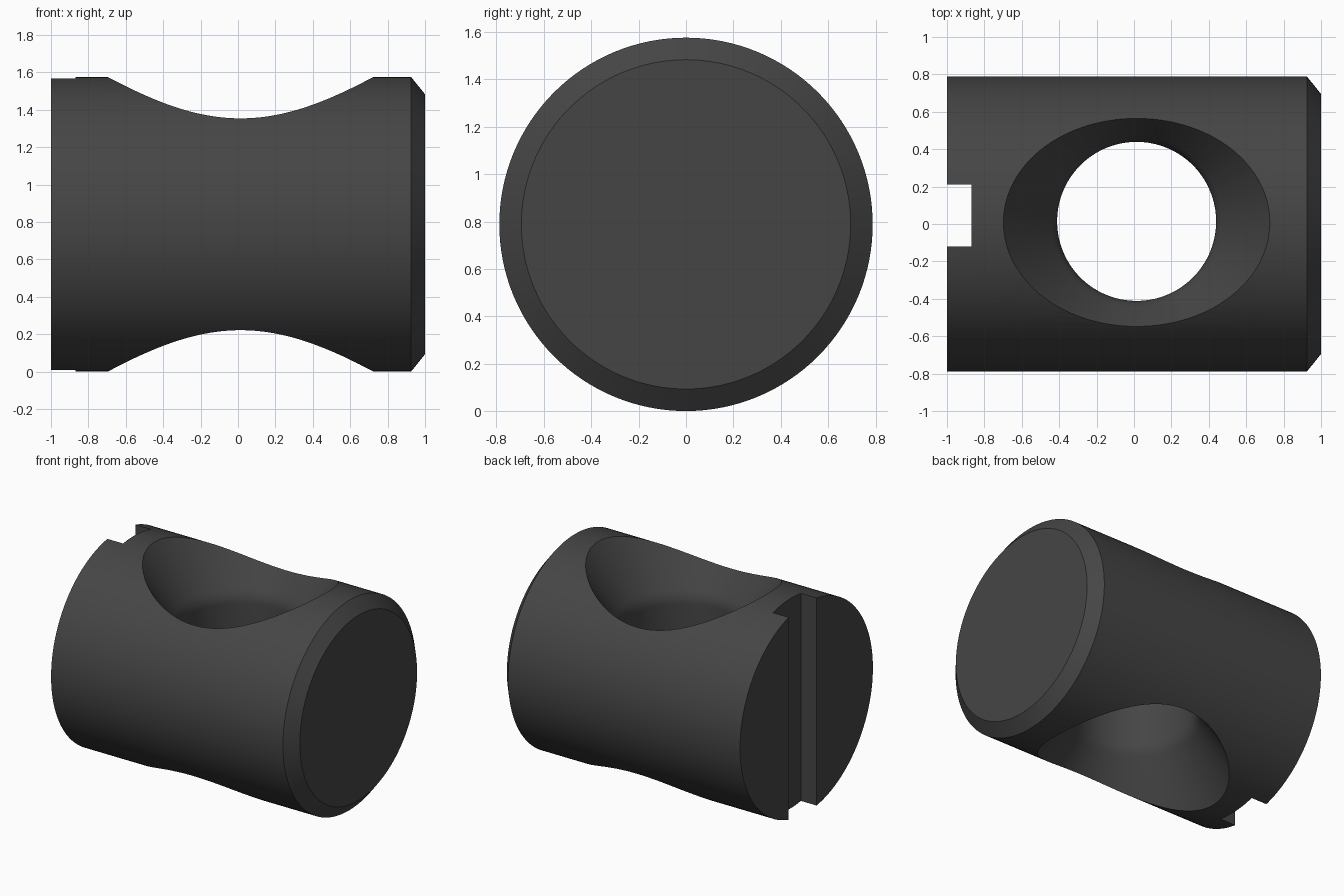
import bpy, bmesh
from math import sin, cos, pi, radians
from mathutils import Matrix, Vector

if "Cube" in bpy.data.objects:
    bpy.data.objects.remove(bpy.data.objects["Cube"])

R = 0.788       # barrel radius; also height of its axis
SEG = 128


def lathe(name, profile, matrix):
    """Closed solid of revolution about local z from (radius, height) pairs."""
    bm = bmesh.new()
    rings = [[bm.verts.new((r * cos(2 * pi * i / SEG), r * sin(2 * pi * i / SEG), h))
              for i in range(SEG)] for r, h in profile]
    for a, b in zip(rings, rings[1:]):
        for i in range(SEG):
            j = (i + 1) % SEG
            bm.faces.new((a[i], a[j], b[j], b[i]))
    bm.faces.new(rings[0][::-1])
    bm.faces.new(rings[-1])
    bm.transform(matrix)
    bmesh.ops.recalc_face_normals(bm, faces=bm.faces)
    return finish(name, bm)


def finish(name, bm):
    mesh = bpy.data.meshes.new(name)
    bm.to_mesh(mesh)
    bm.free()
    ob = bpy.data.objects.new(name, mesh)
    bpy.context.collection.objects.link(ob)
    return ob


# Barrel along x with one chamfered end
barrel = lathe("barrel_nut", [(R, -1), (R, 0.925), (0.695, 1)],
               Matrix.Translation((0, 0, R)) @ Matrix.Rotation(radians(90), 4, 'Y'))

# Cross hole: straight bore, rounded lip, conical countersink on both sides
hole_r, slope, lip_h, lip = 0.425, 0.68, 0.365, 0.05
half = [(hole_r, lip_h - lip)]
for k in range(1, 7):
    t = k / 6
    half.append((hole_r + t * t * lip * slope, lip_h - lip + 2 * lip * t))
half.append((0.7125 + slope * 0.2, R + 0.2))
profile = [(r, -h) for r, h in reversed(half)] + half
hole = lathe("hole_cutter", profile, Matrix.Translation((0.014, 0.014, R)))

# Screwdriver slot across the flat end
bm = bmesh.new()
bmesh.ops.create_cube(bm, size=1, matrix=Matrix.Translation((-1.07, 0.045, R))
                      @ Matrix.Diagonal((0.4, 0.33, 2, 1)))
slot = finish("slot_cutter", bm)

bpy.context.view_layer.objects.active = barrel
barrel.select_set(True)
for cutter in (hole, slot):
    mod = barrel.modifiers.new(cutter.name, 'BOOLEAN')
    mod.operation, mod.solver, mod.object = 'DIFFERENCE', 'EXACT', cutter
    bpy.ops.object.modifier_apply(modifier=mod.name)
    bpy.data.objects.remove(cutter)

bpy.ops.object.shade_smooth_by_angle(angle=radians(25))

# Dark grey finish
mat = bpy.data.materials.new("dark_steel")
mat.diffuse_color = (0.06, 0.06, 0.06, 1)
mat.use_nodes = True
mat.node_tree.nodes["Principled BSDF"].inputs["Base Color"].default_value = mat.diffuse_color
barrel.data.materials.clear()
barrel.data.materials.append(mat)
